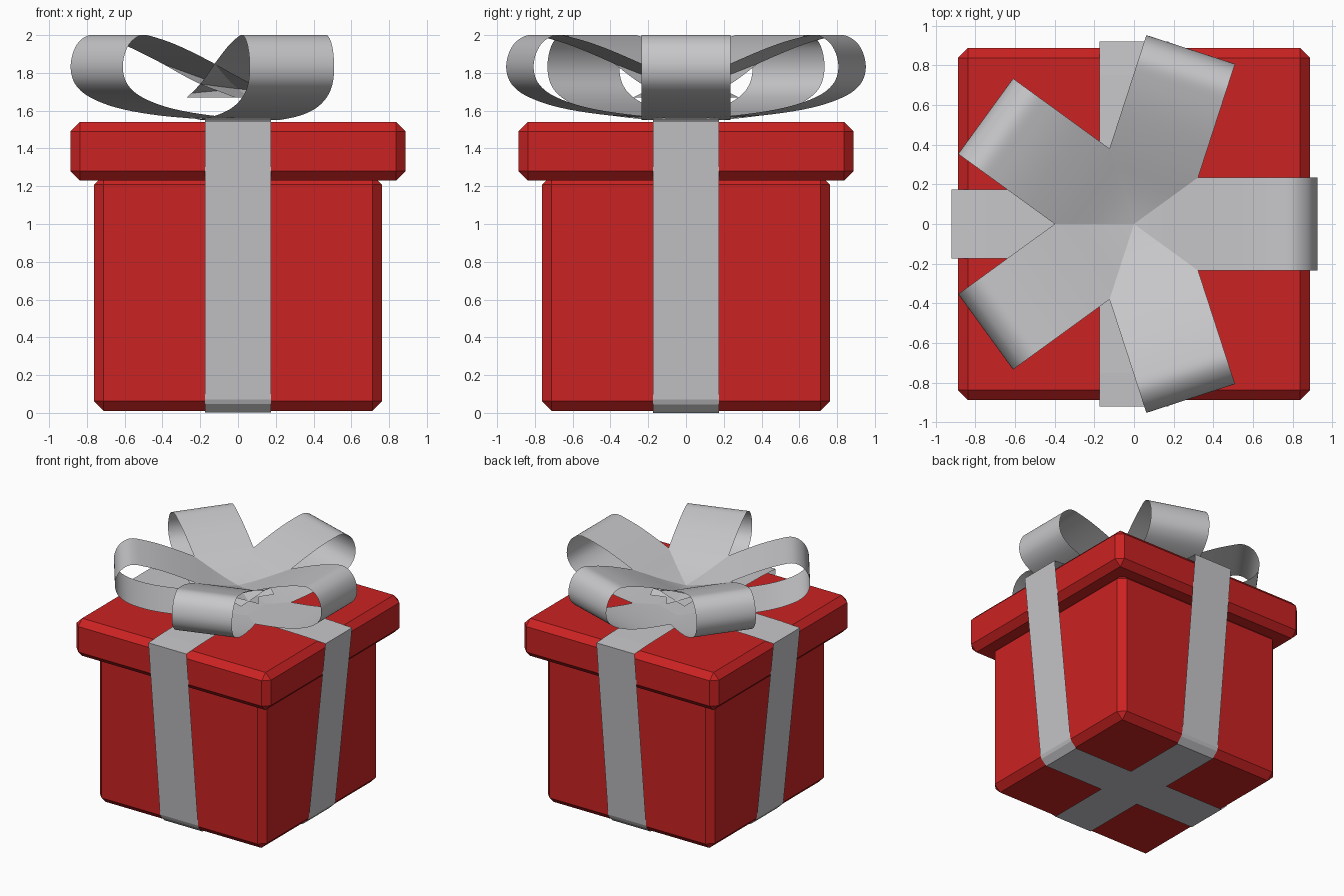
import bpy, bmesh, math
from mathutils import Vector

if "Cube" in bpy.data.objects:
    bpy.data.objects.remove(bpy.data.objects["Cube"])


def material(name, rgb):
    m = bpy.data.materials.new(name)
    m.diffuse_color = (*rgb, 1)
    m.use_nodes = True
    m.node_tree.nodes["Principled BSDF"].inputs["Base Color"].default_value = m.diffuse_color
    return m


RED = material("gift red", (0.60, 0.016, 0.016))
SILVER = material("ribbon silver", (0.57, 0.57, 0.59))


def add_object(name, bm, mat):
    me = bpy.data.meshes.new(name)
    bm.to_mesh(me)
    bm.free()
    me.materials.append(mat)
    ob = bpy.data.objects.new(name, me)
    bpy.context.collection.objects.link(ob)
    return ob


def chamfered_box(name, half, z0, z1, cut):
    bm = bmesh.new()
    bmesh.ops.create_cube(bm, size=1)
    for v in bm.verts:
        v.co = (v.co.x * 2 * half, v.co.y * 2 * half, z0 + (v.co.z + 0.5) * (z1 - z0))
    bmesh.ops.bevel(bm, geom=bm.edges[:], offset=cut, segments=1, affect='EDGES')
    return add_object(name, bm, RED)


def strip(name, path, half, angle, closed=False):
    """Flat ribbon sheet swept sideways from an (r, z) path, turned about z."""
    bm = bmesh.new()
    c, s = math.cos(angle), math.sin(angle)
    rows = [[bm.verts.new((r * c - y * s, r * s + y * c, z)) for y in (-half, half)]
            for r, z in path]
    pairs = list(zip(rows, rows[1:]))
    if closed:
        pairs.append((rows[-1], rows[0]))
    for a, b in pairs:
        bm.faces.new((a[0], b[0], b[1], a[1]))
    return add_object(name, bm, SILVER)


def smooth_path(pts, steps=5):
    """Catmull-Rom curve through the points."""
    p = [Vector(q) for q in pts]
    p = [2 * p[0] - p[1]] + p + [2 * p[-1] - p[-2]]
    out = []
    for a, b, c, d in zip(p, p[1:], p[2:], p[3:]):
        for i in range(steps):
            t = i / steps
            out.append(0.5 * (2 * b + (c - a) * t + (2 * a - 5 * b + 4 * c - d) * t * t
                              + (3 * b - a - 3 * c + d) * t ** 3))
    return out + [p[-2]]


# Box body and lid
chamfered_box("box_body", 0.763, 0.01, 1.26, 0.052)
chamfered_box("box_lid", 0.887, 1.23, 1.54, 0.05)

# Two ribbon bands wrapped around the box
right = [(0.4, 1.56), (0.75, 1.554), (0.92, 1.545), (0.768, 0.07), (0.757, 0.045), (0.71, 0.0)]
band = [(-r, z) for r, z in reversed(right)] + right
for name, angle, lift in (("band_across", 0, 0), ("band_front_back", math.pi / 2, 0.001)):
    strip(name, [(r, z + lift) for r, z in band], 0.174, angle, closed=True)

# Five bow loops, each open at the middle
profile = [(-0.15, 1.67), (0.1, 1.75), (0.35, 1.86), (0.55, 1.94), (0.7, 1.985),
           (0.8, 2.0), (0.875, 1.96), (0.915, 1.89), (0.923, 1.81), (0.89, 1.735),
           (0.8, 1.672), (0.62, 1.615), (0.35, 1.575), (0.0, 1.55)]
for i in range(5):
    loop = strip(f"bow_loop_{i + 1}", smooth_path(profile), 0.235, math.radians(72 * i))
    for f in loop.data.polygons:
        f.use_smooth = True

# Face the ribbon sheets outwards (top surfaces up)
for ob in bpy.data.objects:
    if ob.name.startswith(("band", "bow")):
        top = max(ob.data.polygons, key=lambda f: f.center.z)
        if top.normal.z < 0:
            ob.data.flip_normals()
